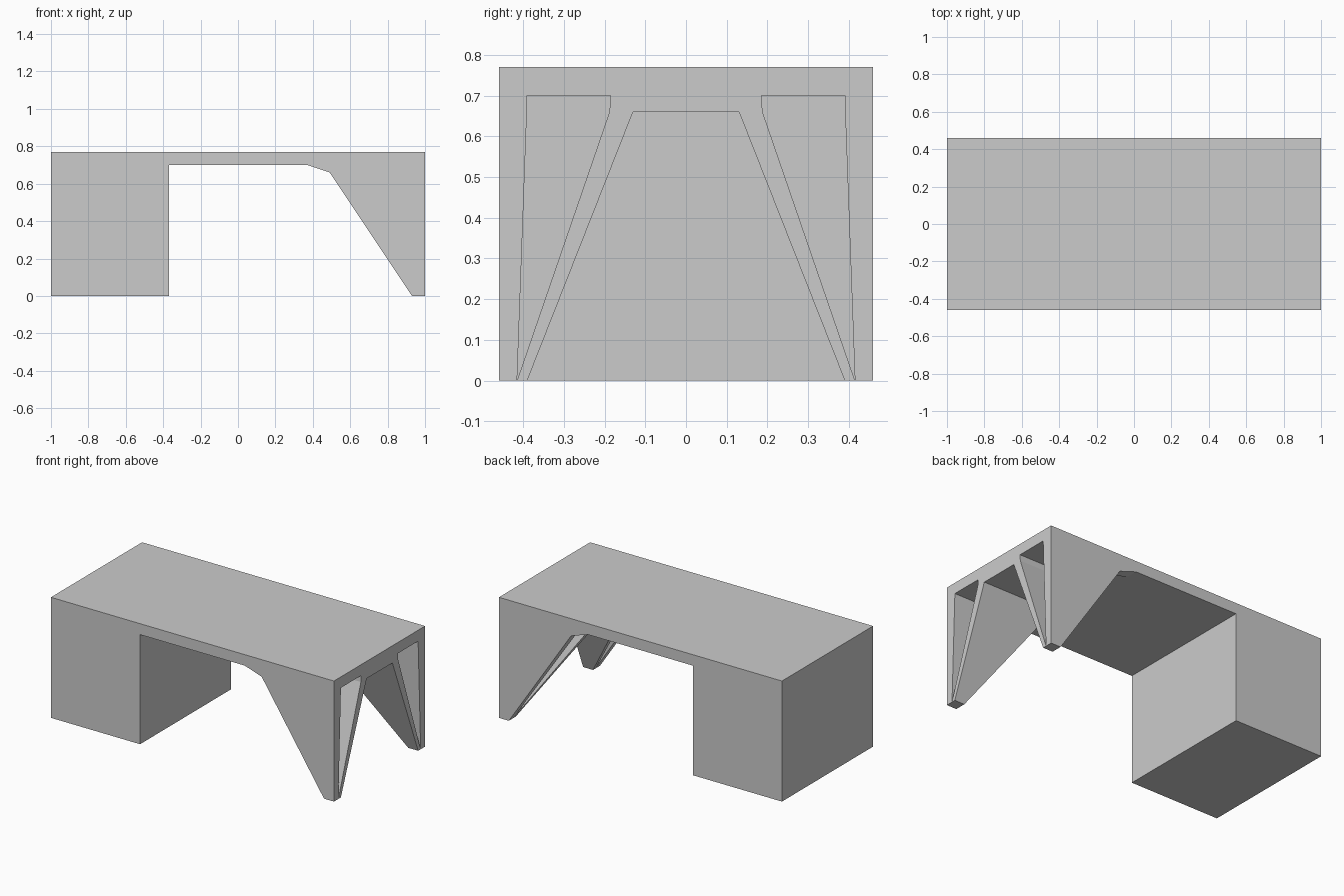
import bpy, bmesh

if "Cube" in bpy.data.objects:
    bpy.data.objects.remove(bpy.data.objects["Cube"])

HALF_DEPTH = 0.46
UNDERSIDE = 0.70
TOP = 0.77


def finish(bm, name):
    bmesh.ops.recalc_face_normals(bm, faces=bm.faces)
    mesh = bpy.data.meshes.new(name)
    bm.to_mesh(mesh)
    bm.free()
    obj = bpy.data.objects.new(name, mesh)
    bpy.context.collection.objects.link(obj)
    return obj


def extrude_faces(bm):
    """Extrude every face in place and return the new vertices."""
    result = bmesh.ops.extrude_face_region(bm, geom=bm.faces[:], use_keep_orig=True)
    return [g for g in result["geom"] if isinstance(g, bmesh.types.BMVert)]


# Desktop and solid pedestal: one L-shaped profile (x, z) across the full depth
bm = bmesh.new()
profile = [(-1, 0), (-0.37, 0), (-0.37, UNDERSIDE), (1, UNDERSIDE), (1, TOP), (-1, TOP)]
bm.faces.new([bm.verts.new((x, -HALF_DEPTH, z)) for x, z in profile])
for v in extrude_faces(bm):
    v.co.y = HALF_DEPTH
finish(bm, "desktop_and_pedestal")


# Leg frame: two V-shaped legs joined by a crossbar, drawn as (y, z) panels
KNEE = 0.66
panels = [
    [(0.46, 0), (0.415, 0), (0.391, KNEE), (0.46, KNEE)],                    # side panel
    [(0.46, KNEE), (0.391, KNEE), (0.39, UNDERSIDE), (0.46, UNDERSIDE)],     # side panel top
    [(0.415, 0), (0.39, 0), (0.13, KNEE), (0.188, KNEE)],                    # slanted strut
    [(0.188, KNEE), (0.13, KNEE), (0, KNEE), (0, UNDERSIDE), (0.185, UNDERSIDE)],  # crossbar
]


def inner_edge(z):
    """Inner x of the frame: tapered leg below the knee, chamfer above it."""
    if z <= KNEE + 1e-4:
        return 0.93 + (0.49 - 0.93) * z / KNEE
    return 0.49 + (0.37 - 0.49) * (z - KNEE) / (UNDERSIDE - KNEE)


bm = bmesh.new()
for side in (-1, 1):
    for panel in panels:
        points = panel if side > 0 else panel[::-1]
        bm.faces.new([bm.verts.new((1, side * y, z)) for y, z in points])
bmesh.ops.remove_doubles(bm, verts=bm.verts, dist=1e-4)
for v in extrude_faces(bm):
    v.co.x = inner_edge(v.co.z)
finish(bm, "leg_frame")
